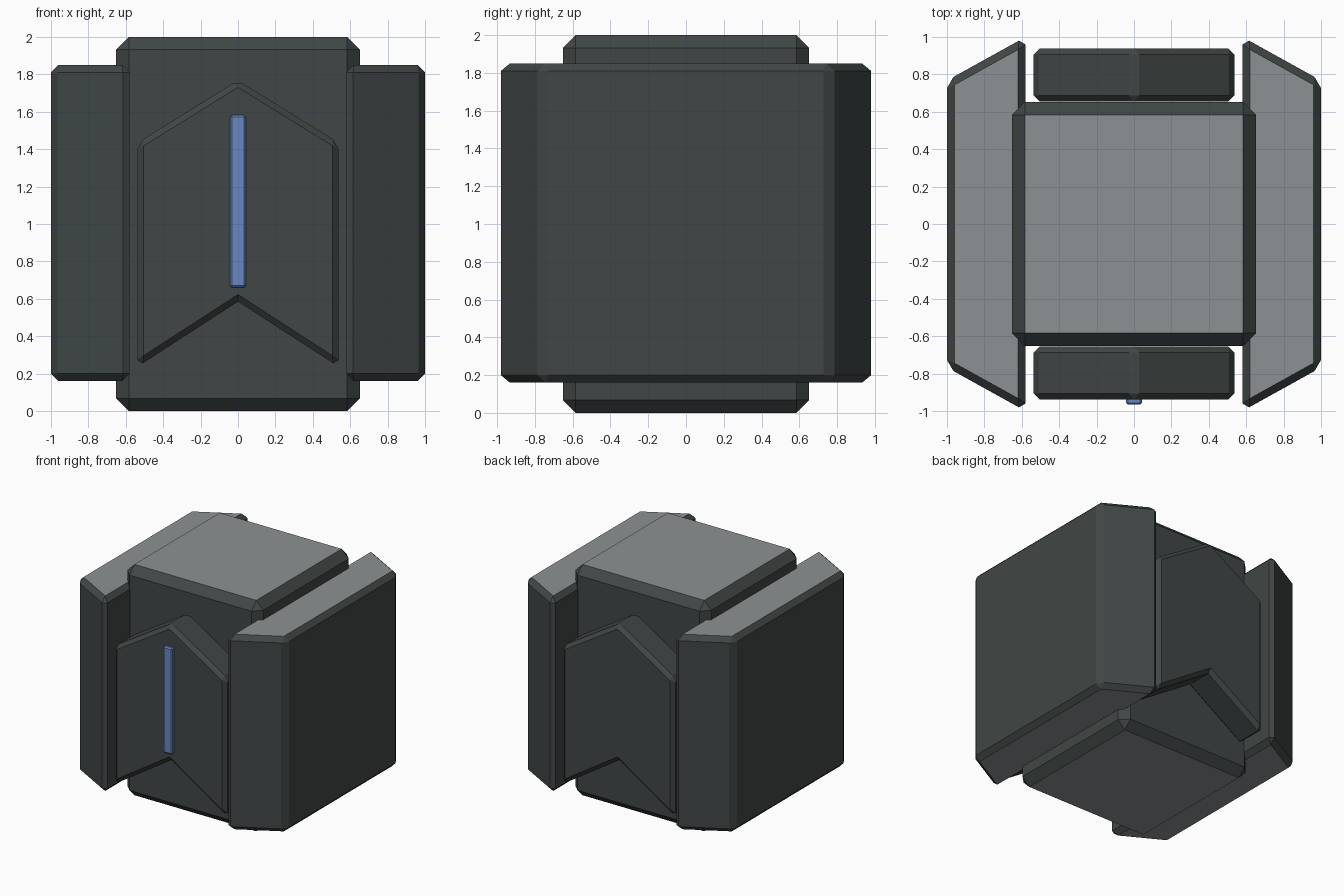
import bpy, bmesh
from mathutils import Vector

if "Cube" in bpy.data.objects:
    bpy.data.objects.remove(bpy.data.objects["Cube"])


def material(name, rgb):
    m = bpy.data.materials.new(name)
    m.diffuse_color = (*rgb, 1)
    m.use_nodes = True
    m.node_tree.nodes["Principled BSDF"].inputs["Base Color"].default_value = m.diffuse_color
    return m


DARK = material("dark grey", (0.052, 0.062, 0.061))
CAP = material("light grey", (0.27, 0.285, 0.292))
BLUE = material("blue", (0.14, 0.245, 0.53))


def prism(name, profile, extrude, bevel, mats, caps=False, sharp=()):
    """Extrude a closed 3D profile, chamfer its edges; optionally colour flat caps."""
    bm = bmesh.new()
    face = bm.faces.new([bm.verts.new(p) for p in profile])
    res = bmesh.ops.extrude_face_region(bm, geom=[face], use_keep_orig=True)
    verts = [g for g in res["geom"] if isinstance(g, bmesh.types.BMVert)]
    bmesh.ops.translate(bm, vec=Vector(extrude), verts=verts)
    bmesh.ops.recalc_face_normals(bm, faces=bm.faces)
    # leave the edges that run along the extrusion at the listed points sharp
    n = len(profile)
    bm.verts.ensure_lookup_table()
    keep = [bm.verts[i].co.copy() for i in sharp]
    edges = [e for e in bm.edges
             if not any((e.verts[0].co - k).cross(Vector(extrude)).length < 1e-5 and
                        (e.verts[1].co - k).cross(Vector(extrude)).length < 1e-5
                        for k in keep)]
    bmesh.ops.bevel(bm, geom=edges, offset=bevel, offset_type='OFFSET',
                    segments=1, profile=0.5, affect='EDGES')
    bmesh.ops.recalc_face_normals(bm, faces=bm.faces)
    if caps:
        for f in bm.faces:
            f.normal_update()
            f.material_index = 1 if abs(f.normal.z) > 0.99 else 0
    mesh = bpy.data.meshes.new(name)
    bm.to_mesh(mesh)
    bm.free()
    for m in mats:
        mesh.materials.append(m)
    ob = bpy.data.objects.new(name, mesh)
    bpy.context.collection.objects.link(ob)
    return ob


# central block
c = 0.652
prism("core_block", [(-c, -c, 0), (c, -c, 0), (c, c, 0), (-c, c, 0)],
      (0, 0, 2), 0.068, [DARK, CAP], caps=True)

# side panels, tapering outwards
for side, s in (("left", -1), ("right", 1)):
    prof = [(0.58, -1.0), (1.0, -0.767), (1.0, 0.767), (0.58, 1.0)]
    prism(side + "_panel", [(s * x, y, 0.16) for x, y in prof],
          (0, 0, 1.69), 0.04, [DARK, CAP], caps=True)

# chevron plates on front and back
chevron = [(0, 1.768), (0.536, 1.436), (0.536, 0.238),
           (0, 0.585), (-0.536, 0.238), (-0.536, 1.436)]
for end, s in (("front", -1), ("back", 1)):
    prism(end + "_plate", [(x, s * 0.655, z) for x, z in chevron],
          (0, s * 0.283, 0), 0.032, [DARK], sharp=(3,))

# glowing strip on the front plate
prism("light_strip", [(-0.042, -0.966, 0.66), (0.042, -0.966, 0.66),
                      (0.042, -0.966, 1.582), (-0.042, -0.966, 1.582)],
      (0, 0.05, 0), 0.01, [BLUE])
